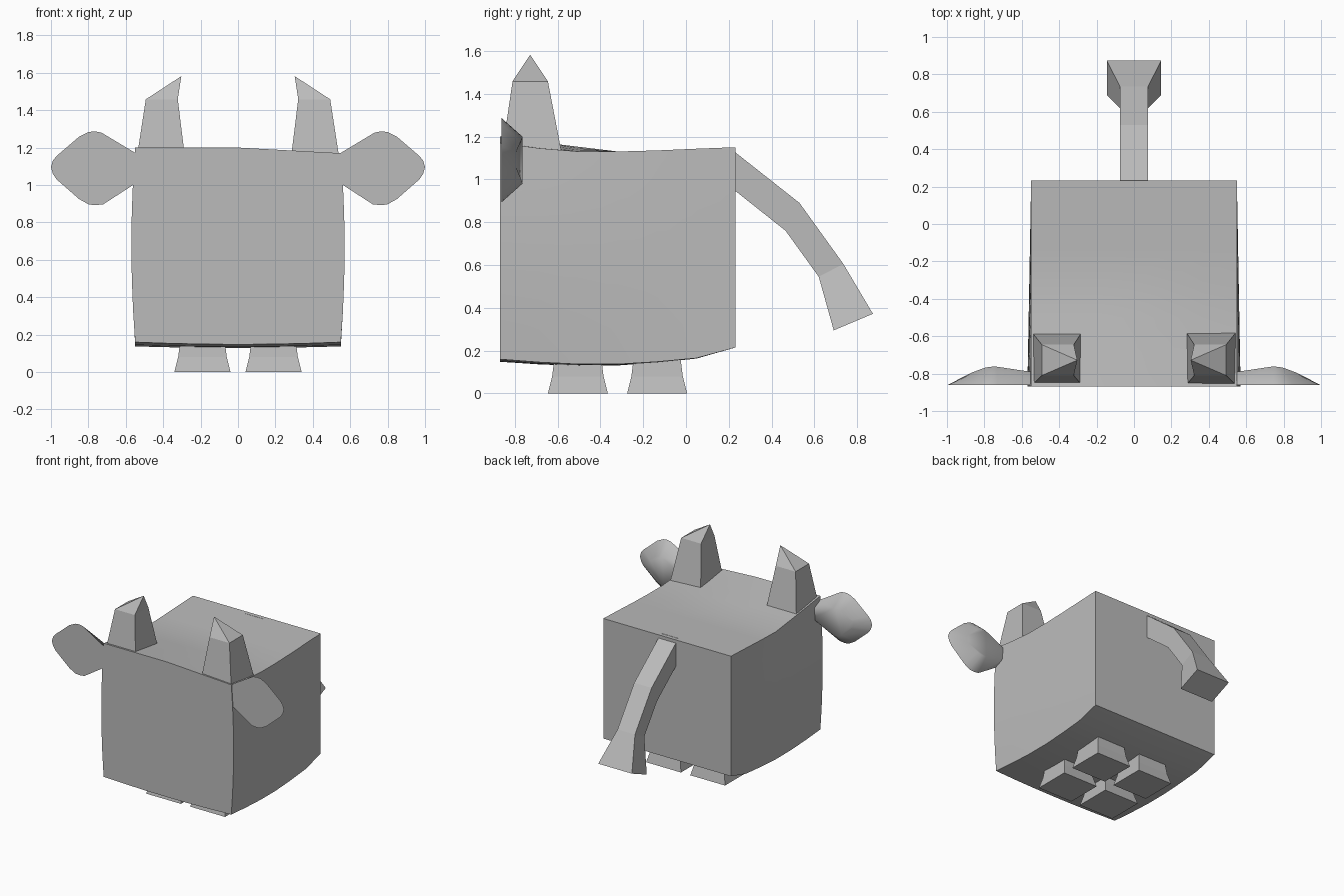
import bpy, bmesh, math

cube = bpy.data.objects.get("Cube")
if cube:
    bpy.data.objects.remove(cube, do_unlink=True)

grey = bpy.data.materials.new("plain grey")
grey.use_nodes = True
COLOUR = (0.5, 0.5, 0.5, 1)
grey.diffuse_color = COLOUR
grey.node_tree.nodes["Principled BSDF"].inputs["Base Color"].default_value = COLOUR


def finish(name, bm, smooth_angle=None):
    """Turn a bmesh into an object, optionally smooth below an angle."""
    bmesh.ops.recalc_face_normals(bm, faces=bm.faces)
    mesh = bpy.data.meshes.new(name)
    bm.to_mesh(mesh)
    bm.free()
    mesh.materials.append(grey)
    obj = bpy.data.objects.new(name, mesh)
    bpy.context.collection.objects.link(obj)
    if smooth_angle:
        bpy.ops.object.select_all(action='DESELECT')
        obj.select_set(True)
        bpy.context.view_layer.objects.active = obj
        bpy.ops.object.shade_smooth_by_angle(angle=math.radians(smooth_angle))
    return obj


def loft(name, rings, smooth_angle=None):
    """Skin a stack of rings and cap both ends; a one-point ring is a tip."""
    bm = bmesh.new()
    loops = [[bm.verts.new(p) for p in ring] for ring in rings]
    for a, b in zip(loops, loops[1:]):
        for i in range(len(a)):
            j = (i + 1) % len(a)
            if len(b) == 1:
                bm.faces.new((a[i], a[j], b[0]))
            else:
                bm.faces.new((a[i], a[j], b[j], b[i]))
    for loop in (loops[0], loops[-1]):
        if len(loop) > 2:
            bm.faces.new(loop)
    return finish(name, bm, smooth_angle)


def rect(x0, x1, y0, y1, z):
    return [(x0, y0, z), (x1, y0, z), (x1, y1, z), (x0, y1, z)]


# Body: a subdivided box with sagging top, curved belly and bulging front sides
CUTS = 5
TOP_LEFT = [1.17, 1.145, 1.13, 1.13, 1.135, 1.143, 1.15]
TOP_RIGHT = [1.2, 1.175, 1.152, 1.13, 1.135, 1.143, 1.15]
BELLY = [0.16, 0.146, 0.137, 0.137, 0.148, 0.165, 0.215]
bm = bmesh.new()
bmesh.ops.create_cube(bm, size=2)
bmesh.ops.subdivide_edges(bm, edges=bm.edges[:], cuts=CUTS, use_grid_fill=True)
for v in bm.verts:
    x, y, z = v.co
    k = round((y + 1) / 2 * (CUTS + 1))
    depth = k / (CUTS + 1)
    side = max(x, 0)
    top = TOP_RIGHT[k] + (TOP_LEFT[k] - TOP_RIGHT[k]) * side
    low = BELLY[k] - 0.012 * (1 - x * x) * (1 - depth)
    bulge = 0.02 * (1 - z * z) * (1 - depth)
    v.co = (x * (0.55 + bulge), -0.868 + 1.1 * depth,
            low + (top - low) * (z + 1) / 2)
finish("body", bm, 30)

# Legs: short blocks flaring towards the ground
for side, cx in (("left", 0.19), ("right", -0.19)):
    for end, cy in (("front", -0.505), ("back", -0.135)):
        rings = [rect(cx - h, cx + h, cy - h + 0.01, cy + h - 0.01, z)
                 for z, h in ((0, 0.15), (0.08, 0.13), (0.2, 0.115))]
        loft(f"{end}_{side}_leg", rings)

# Ear outline, flat at the front and domed at the back
EAR = [(0.53, 1.16), (0.73, 1.28), (0.765, 1.287), (0.8, 1.283), (0.85, 1.258),
       (0.97, 1.155), (0.99, 1.13), (1.0, 1.095), (0.99, 1.06), (0.97, 1.03),
       (0.85, 0.925), (0.8, 0.897), (0.765, 0.892), (0.72, 0.897), (0.53, 1.02)]


def ear_back(x, z, s):
    """Outline point pulled in towards the ear's domed back."""
    x = x if x < 0.6 else 0.74 + (x - 0.74) * s
    depth = -0.762 - (0.74 - x) * 0.15 if x < 0.74 else -0.762 - 2 * (x - 0.74) ** 2
    return x, depth, 1.09 + (z - 1.09) * s


for side, m in (("left", 1), ("right", -1)):
    # Horns: tapering square posts with an inward pointing tip
    loft(f"{side}_horn", [
        rect(m * 0.28, m * 0.545, -0.86, -0.58, 1.12),
        rect(m * 0.322, m * 0.493, -0.81, -0.645, 1.458),
        [(m * 0.303, -0.728, 1.582)]])
    # Ears
    front = [(m * x, -0.862, z) for x, z in EAR]
    back = [ear_back(x, z, 0.55) for x, z in EAR]
    loft(f"{side}_ear", [front, [(m * x, y, z) for x, y, z in back]], 60)

# Tail: a square bar curving down to a flared end (upper y, z; lower y, z; half width)
TAIL = [(0.2, 1.15, 0.2, 0.97, 0.075), (0.53, 0.89, 0.465, 0.76, 0.075),
        (0.735, 0.605, 0.62, 0.545, 0.075), (0.873, 0.372, 0.69, 0.295, 0.145)]
loft("tail", [[(-w, y0, z0), (w, y0, z0), (w, y1, z1), (-w, y1, z1)]
              for y0, z0, y1, z1, w in TAIL])
